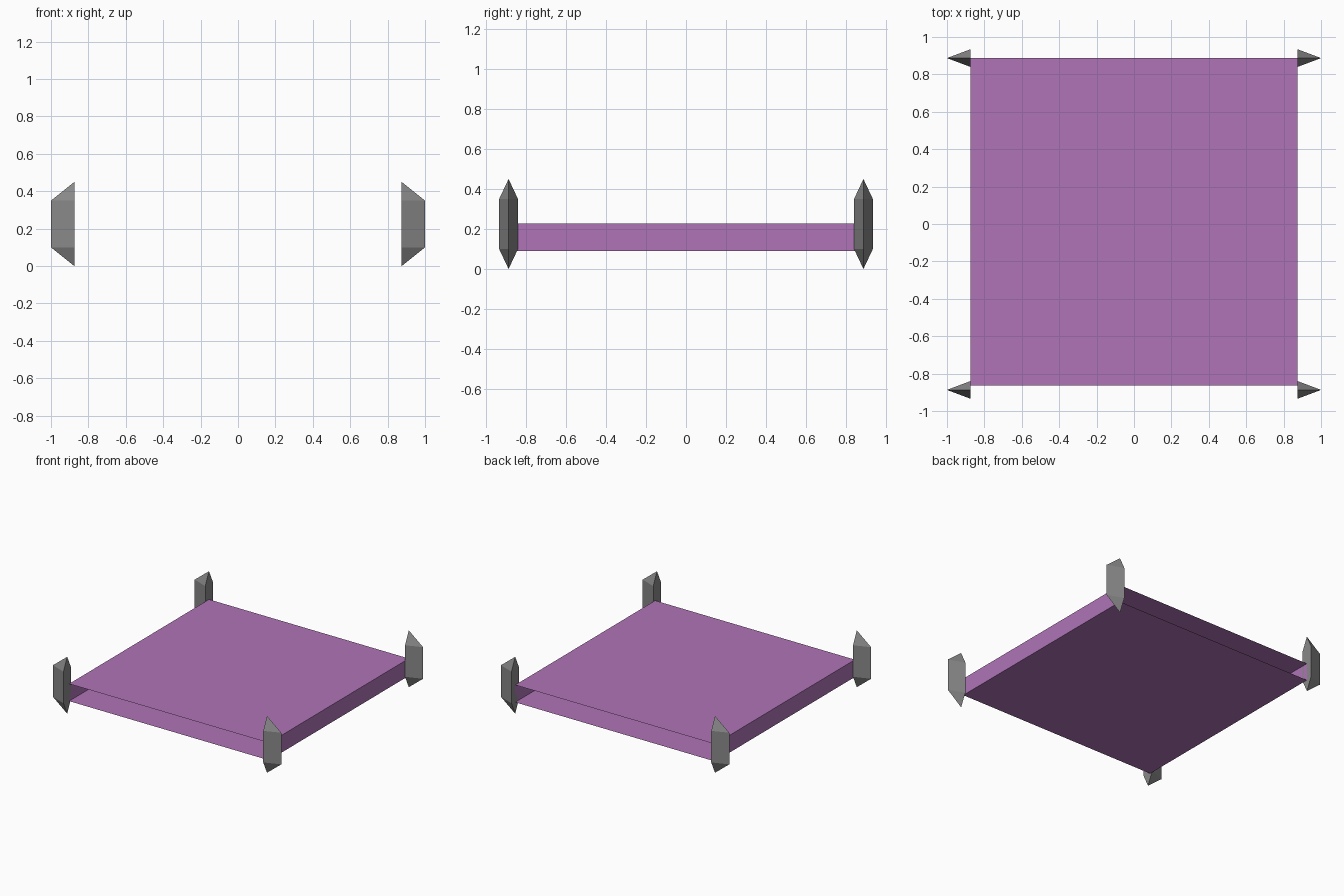
import bpy

if "Cube" in bpy.data.objects:
    bpy.data.objects.remove(bpy.data.objects["Cube"])


def material(name, color):
    m = bpy.data.materials.new(name)
    m.diffuse_color = (*color, 1.0)
    m.use_nodes = True
    m.node_tree.nodes["Principled BSDF"].inputs["Base Color"].default_value = m.diffuse_color
    return m


def mesh_object(name, verts, faces, mat):
    me = bpy.data.meshes.new(name)
    me.from_pydata(verts, [], faces)
    me.materials.append(mat)
    ob = bpy.data.objects.new(name, me)
    bpy.context.collection.objects.link(ob)
    return ob


purple = material("purple", (0.43, 0.175, 0.475))
grey = material("grey", (0.25, 0.25, 0.25))

X = 0.875                       # half width of the deck, inner side of the posts
Y_FRONT, Y_BACK = -0.863, 0.887
Z_LOW, Z_HIGH = 0.09, 0.227

# Deck: thin-walled rectangular sleeve, open at front and back
section = [(-X, Z_LOW), (X, Z_LOW), (X, Z_HIGH), (-X, Z_HIGH)]
verts = [(x, y, z) for y in (Y_FRONT, Y_BACK) for x, z in section]
faces = [(i, (i + 1) % 4, (i + 1) % 4 + 4, i + 4) for i in range(4)]
mesh_object("deck", verts, faces, purple)

# Corner posts: pointed hexagon on the inner side, tapering to an outer upright edge
POST_Y, HALF = 0.887, 0.047
hexagon = [(0, 0.0), (HALF, 0.1), (HALF, 0.35), (0, 0.45), (-HALF, 0.35), (-HALF, 0.1)]
post_faces = [(5, 4, 3, 2, 1, 0), (1, 2, 7, 6), (4, 5, 6, 7),
              (2, 3, 7), (3, 4, 7), (5, 0, 6), (0, 1, 6)]
for sx, side in ((-1, "left"), (1, "right")):
    for sy, end in ((-1, "front"), (1, "back")):
        cy = sy * POST_Y
        pts = [(sx * X, cy + y, z) for y, z in hexagon]
        pts += [(sx, cy, 0.1), (sx, cy, 0.35)]
        # Reverse the winding on the mirrored side so normals face outwards
        fs = post_faces if sx > 0 else [f[::-1] for f in post_faces]
        mesh_object(f"{end}_{side}_post", pts, fs, grey)
